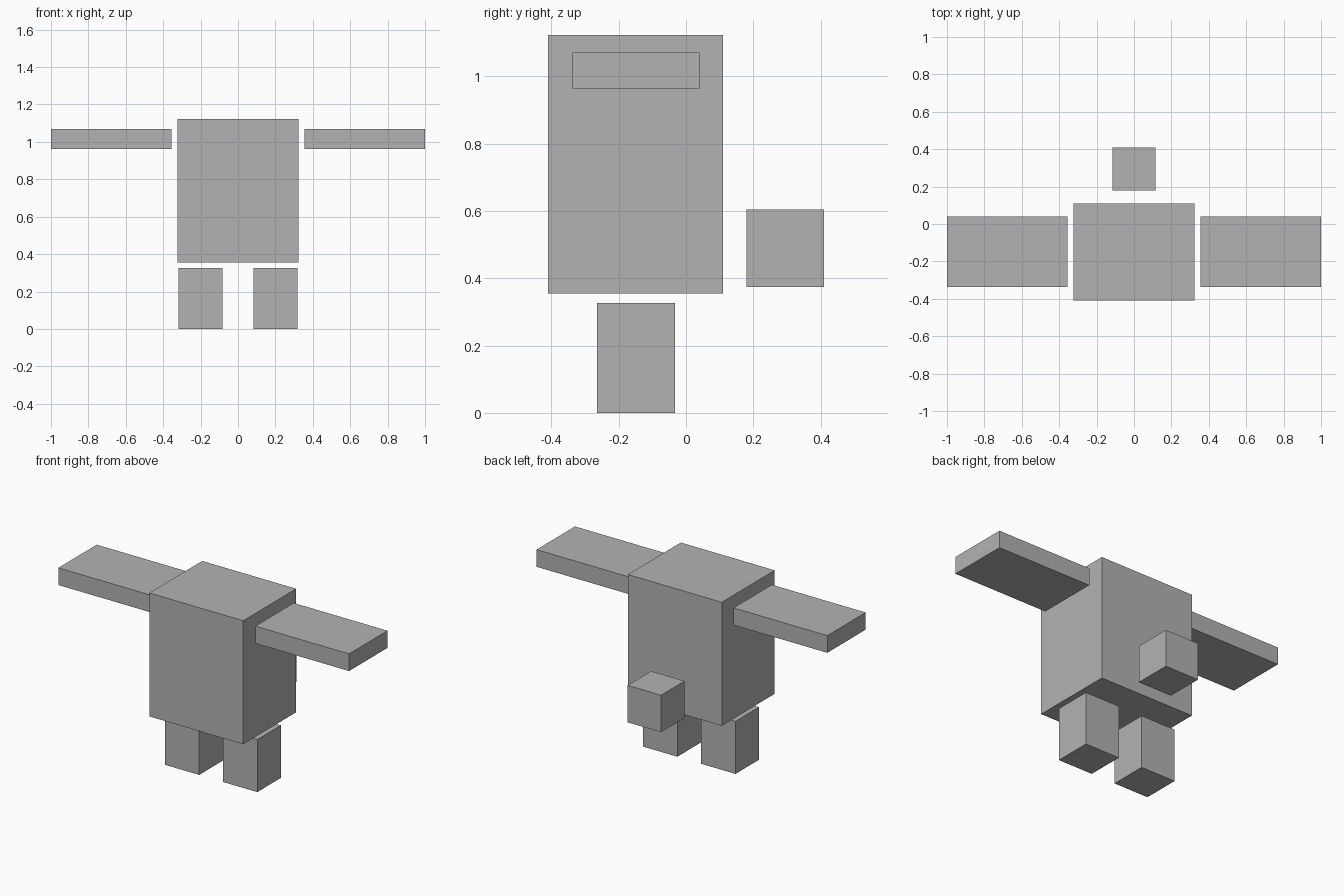
import bpy
from mathutils import Vector

cube = bpy.data.objects.get("Cube")
if cube:
    bpy.data.objects.remove(cube, do_unlink=True)

# Single plain grey for every part
grey = bpy.data.materials.new("plain_grey")
grey.use_nodes = True
colour = (0.45, 0.45, 0.45, 1)
grey.diffuse_color = colour
grey.node_tree.nodes["Principled BSDF"].inputs["Base Color"].default_value = colour


def box(name, low, high):
    """Flat-shaded block spanning two opposite corners."""
    low, high = Vector(low), Vector(high)
    bpy.ops.mesh.primitive_cube_add(size=1, location=(low + high) / 2)
    obj = bpy.context.object
    obj.name = name
    obj.scale = high - low
    bpy.ops.object.transform_apply(location=False, rotation=False, scale=True)
    obj.data.materials.append(grey)
    return obj


def pair(name, low, high):
    """Matching blocks on the left (+x) and right (-x)."""
    box("left_" + name, low, high)
    box("right_" + name, (-high[0], low[1], low[2]), (-low[0], high[1], high[2]))


# Torso and the tail block floating behind it
box("body", (-0.323, -0.41, 0.355), (0.323, 0.11, 1.123))
box("tail", (-0.115, 0.179, 0.374), (0.115, 0.41, 0.604))

# Outstretched flat arms and short legs, with small gaps to the torso
pair("arm", (0.355, -0.337, 0.963), (1.0, 0.04, 1.07))
pair("leg", (0.082, -0.264, 0.0), (0.318, -0.032, 0.327))
